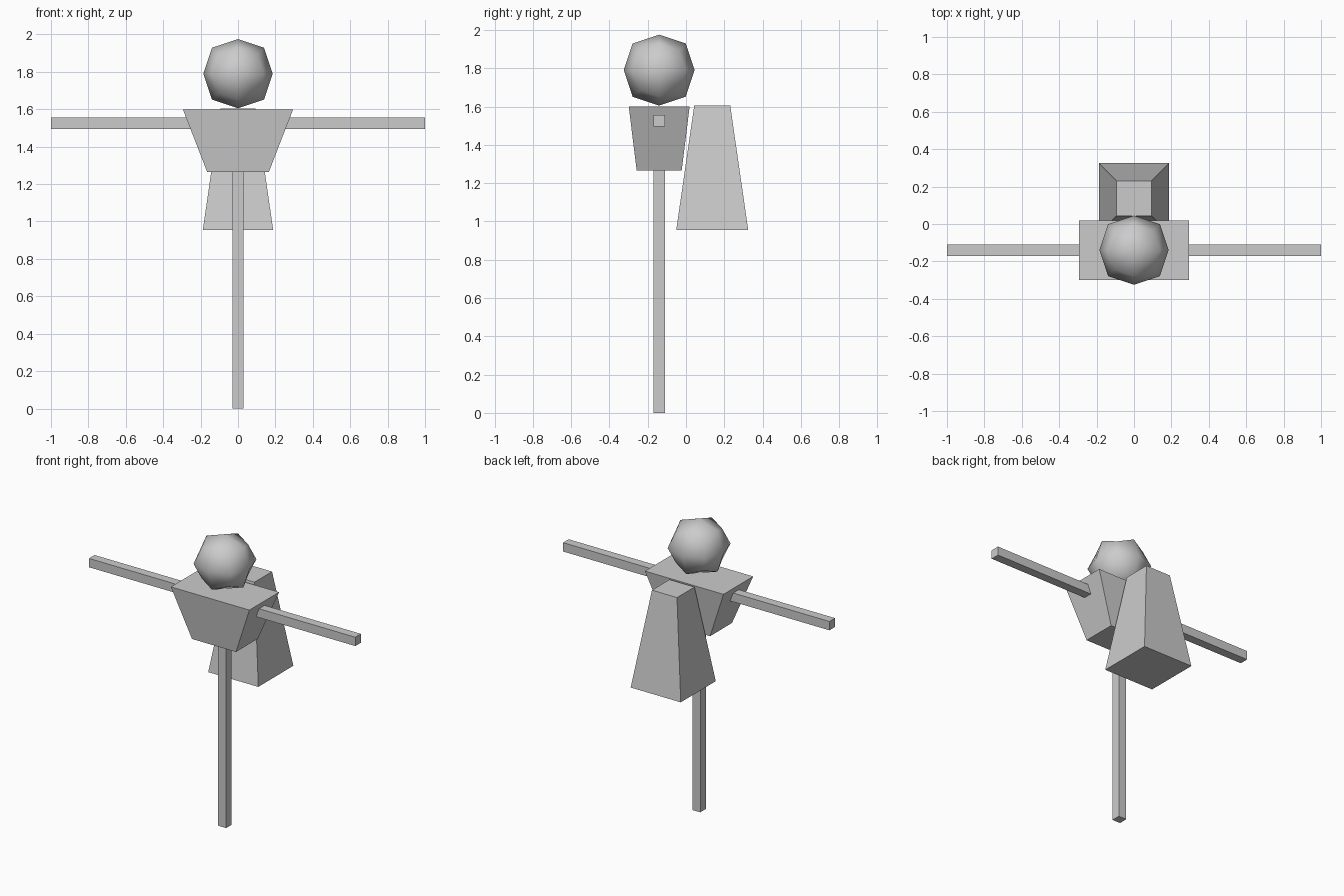
import bpy, bmesh

if "Cube" in bpy.data.objects:
    bpy.data.objects.remove(bpy.data.objects["Cube"])

Y = -0.14  # depth of the post, body and head


def tapered_box(name, z0, z1, bottom, top, y0, y1):
    """Box from z0 to z1; bottom/top are (width, depth), y0/y1 their centres."""
    bm = bmesh.new()
    bmesh.ops.create_cube(bm, size=1)
    for v in bm.verts:
        (w, d), y, z = (top, y1, z1) if v.co.z > 0 else (bottom, y0, z0)
        v.co = (v.co.x * w, v.co.y * d + y, z)
    mesh = bpy.data.meshes.new(name)
    bm.to_mesh(mesh)
    bm.free()
    obj = bpy.data.objects.new(name, mesh)
    bpy.context.collection.objects.link(obj)
    return obj


# Upright post and crossbar arms
tapered_box("post", 0, 1.28, (0.06, 0.06), (0.06, 0.06), Y, Y)
tapered_box("crossbar", 1.495, 1.555, (2.0, 0.06), (2.0, 0.06), Y, Y)

# Body flaring towards the shoulders
tapered_box("torso", 1.265, 1.6, (0.33, 0.235), (0.59, 0.318), Y, Y)

# Cape block hanging behind, widening downwards
tapered_box("cape", 0.955, 1.605, (0.376, 0.376), (0.188, 0.188), 0.137, 0.137)

# Head: a once-subdivided cube, smooth shaded
head = tapered_box("head", 1.605, 1.975, (0.37, 0.37), (0.37, 0.37), Y, Y)
sub = head.modifiers.new("round", 'SUBSURF')
sub.levels = sub.render_levels = 1
sub.use_limit_surface = False
for p in head.data.polygons:
    p.use_smooth = True
